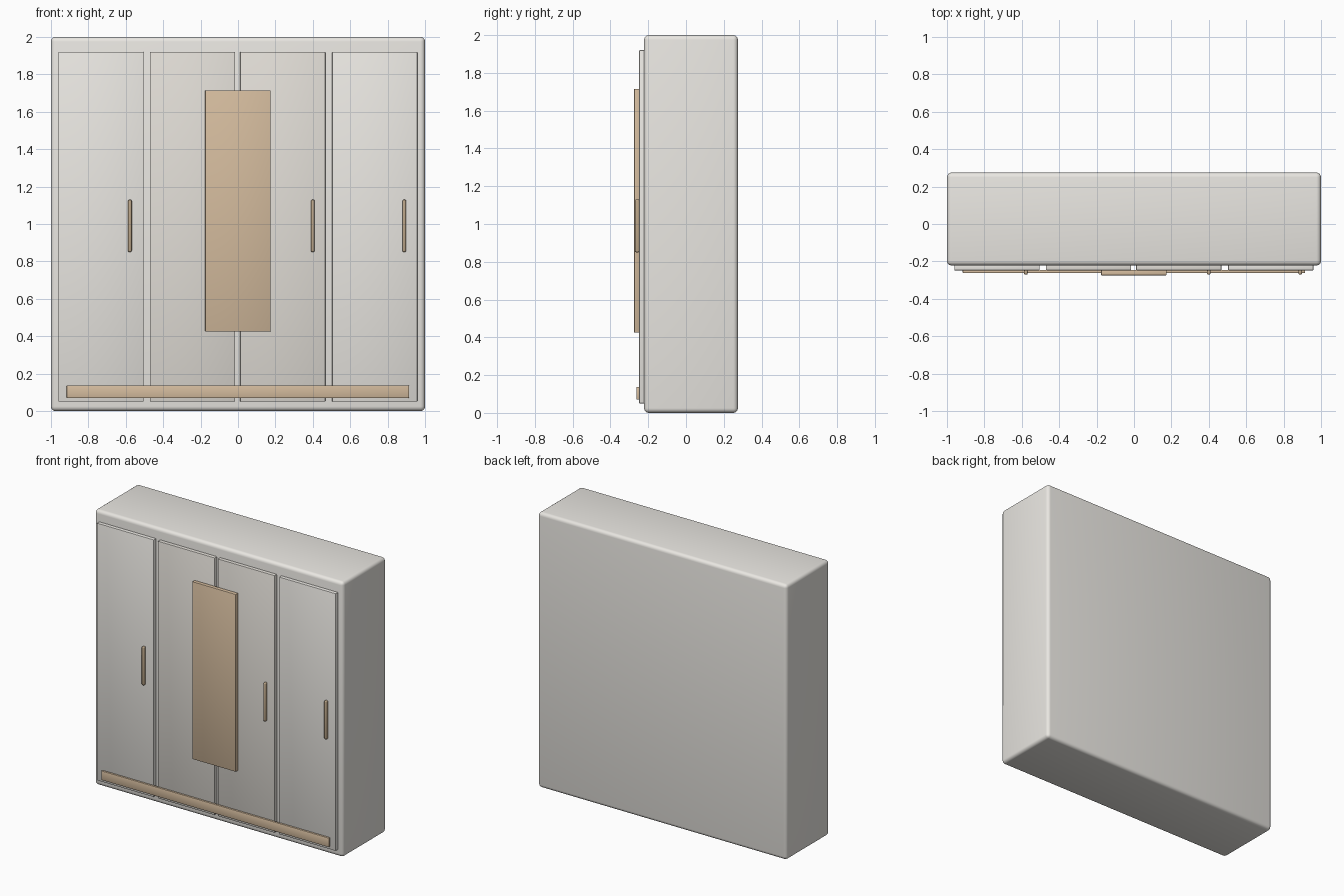
import bpy
from math import radians

if "Cube" in bpy.data.objects:
    bpy.data.objects.remove(bpy.data.objects["Cube"])


def material(name, rgb):
    m = bpy.data.materials.new(name)
    m.diffuse_color = (*rgb, 1)
    m.use_nodes = True
    m.node_tree.nodes["Principled BSDF"].inputs["Base Color"].default_value = m.diffuse_color
    return m


cream = material("cream", (0.82, 0.80, 0.76))
beige = material("beige", (0.76, 0.73, 0.68))
wood = material("wood", (0.66, 0.50, 0.34))
bronze = material("bronze", (0.50, 0.38, 0.25))


def box(name, x, y, z, mat, bevel, segments=3):
    """Rounded box from (min, max) ranges on each axis."""
    ranges = (x, y, z)
    bpy.ops.mesh.primitive_cube_add(size=1, location=[(a + b) / 2 for a, b in ranges])
    ob = bpy.context.object
    ob.name = name
    ob.scale = [b - a for a, b in ranges]
    bpy.ops.object.transform_apply(location=False, rotation=False, scale=True)
    mod = ob.modifiers.new("rounding", "BEVEL")
    mod.width = bevel
    mod.segments = segments
    bpy.ops.object.modifier_apply(modifier=mod.name)
    bpy.ops.object.shade_smooth_by_angle(angle=radians(40))
    ob.data.materials.append(mat)
    return ob


# Cabinet carcass
box("cabinet_body", (-1, 1), (-0.222, 0.275), (0, 2), cream, 0.025, 4)

# Four doors, each with a handle near its right edge
for i, cx in enumerate((-0.733, -0.243, 0.239, 0.731)):
    box(f"door_{i + 1}", (cx - 0.228, cx + 0.228), (-0.248, -0.21), (0.05, 1.92),
        beige if i in (1, 2) else cream, 0.004, 2)
    hx = -0.578 + 0.489 * i
    box(f"handle_{i + 1}", (hx - 0.01, hx + 0.01), (-0.271, -0.246), (0.85, 1.13),
        bronze, 0.008, 3)

# Wooden centre panel and lower trim strip
box("centre_panel", (-0.176, 0.174), (-0.275, -0.246), (0.425, 1.715), wood, 0.004, 2)
box("lower_trim", (-0.916, 0.914), (-0.262, -0.246), (0.07, 0.137), wood, 0.003, 2)
